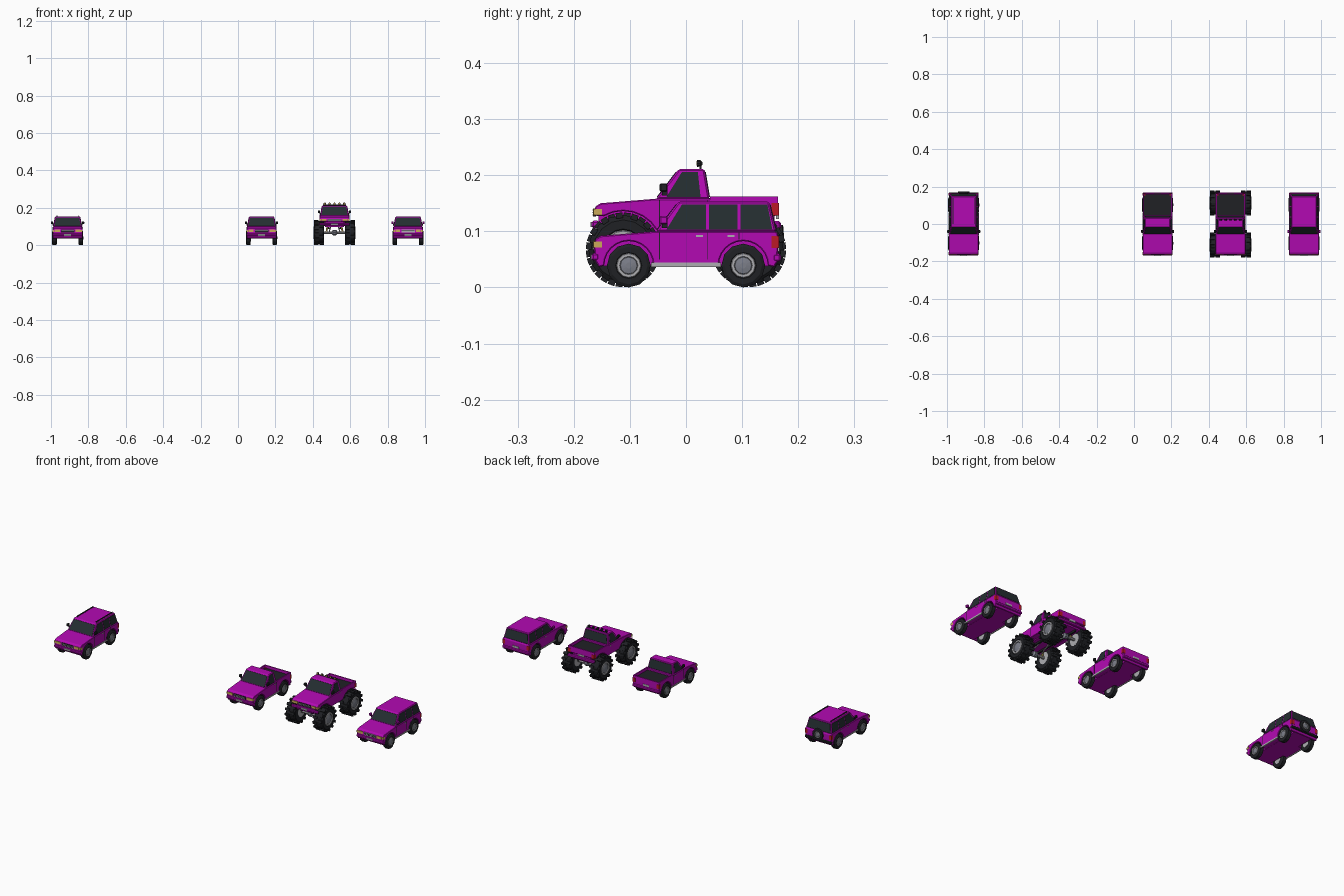
import bpy, bmesh, math
from mathutils import Matrix, Vector

if "Cube" in bpy.data.objects:
    bpy.data.objects.remove(bpy.data.objects["Cube"])

COLORS = {"paint": (0.45, 0.003, 0.45), "glass": (0.018, 0.027, 0.03), "rubber": (0.014, 0.015, 0.018),
          "steel": (0.42, 0.42, 0.44), "hub": (0.2, 0.21, 0.25), "amber": (0.6, 0.4, 0.1),
          "red": (0.5, 0.01, 0.02)}
MATS = {}
for key, c in COLORS.items():
    MATS[key] = bpy.data.materials.new(key)
    MATS[key].diffuse_color = (*c, 1)

ORIGIN = Vector((0, 0, 0))   # where the vehicle being built stands
PREFIX = ""


def finish(name, bm, mat, bevel=0):
    bmesh.ops.recalc_face_normals(bm, faces=bm.faces)
    me = bpy.data.meshes.new(PREFIX + name)
    bm.to_mesh(me)
    bm.free()
    me.materials.append(MATS[mat])
    ob = bpy.data.objects.new(PREFIX + name, me)
    ob.location = ORIGIN
    bpy.context.collection.objects.link(ob)
    if bevel:
        m = ob.modifiers.new("bevel", "BEVEL")
        m.width, m.segments, m.limit_method = bevel, 1, "ANGLE"
    return ob


def prism(name, pts, vec, mat, bevel=0):
    bm = bmesh.new()
    f = bm.faces.new([bm.verts.new(p) for p in pts])
    r = bmesh.ops.extrude_face_region(bm, geom=[f], use_keep_orig=True)
    bmesh.ops.translate(bm, vec=vec, verts=[v for v in r["geom"] if isinstance(v, bmesh.types.BMVert)])
    return finish(name, bm, mat, bevel)


def box(name, x, y, z, mat, bevel=0):
    pts = [(x[0], y[0], z[0]), (x[1], y[0], z[0]), (x[1], y[1], z[0]), (x[0], y[1], z[0])]
    return prism(name, pts, (0, 0, z[1] - z[0]), mat, bevel)


def both(name, x, y, z, mat, bevel=0):
    for s, n in ((1, "_right"), (-1, "_left")):
        box(name + n, sorted((s * x[0], s * x[1])), y, z, mat, bevel)


def lathe(name, rings, mat, place, segs=14):
    """Revolve (x, radius) rings round the local x axis."""
    bm = bmesh.new()
    loops = [[bm.verts.new((x, r * math.cos(2 * math.pi * i / segs), r * math.sin(2 * math.pi * i / segs)))
              for i in range(segs)] for x, r in rings]
    for a, b in zip(loops, loops[1:]):
        for i in range(segs):
            j = (i + 1) % segs
            bm.faces.new((a[i], a[j], b[j], b[i]))
    bm.faces.new(loops[0])
    bm.faces.new(loops[-1])
    bm.transform(place)
    return finish(name, bm, mat)


def rod(name, a, b, r, mat, segs=8):
    a, b = Vector(a), Vector(b)
    q = Vector((1, 0, 0)).rotation_difference(b - a).to_matrix().to_4x4()
    return lathe(name, [(0, r), ((b - a).length, r)], mat, Matrix.Translation(a) @ q, segs)


def wheel(name, place, r, w, segs, lugs=0):
    lathe(name + "_tyre", [(-w, r * .6), (-w, r * .86), (-w * .75, r), (w * .75, r), (w, r * .86), (w, r * .6),
                           (w * .8, r * .54)], "rubber", place, segs)
    lathe(name + "_rim", [(-w * 1.02, r * .5), (w * .9, r * .57), (w * 1.04, r * .54), (w * 1.04, r * .42),
                          (w * .85, r * .4)], "steel", place, segs)
    lathe(name + "_hub", [(w * .8, r * .41), (w * .95, r * .38), (w * 1.08, r * .14)], "hub", place, segs)
    if lugs:   # chunky staggered tread blocks
        bm = bmesh.new()
        for i in range(lugs):
            for s in (-1, 1):
                ang = 2 * math.pi * (i + s * .25) / lugs
                m = (place @ Matrix.Rotation(ang, 4, "X") @ Matrix.Translation((s * w * .55, 0, r * .99))
                     @ Matrix.Diagonal((w * .9, r * .2, r * .16, 1)))
                bmesh.ops.create_cube(bm, size=1, matrix=m)
        finish(name + "_tread", bm, "rubber")


BELT, ROOF, WB, WT = 0.099, 0.153, 0.077, 0.067


def half(z):
    return WB + (WT - WB) * (z - BELT) / (ROOF - BELT)


def side_glass(name, pts):
    for s in (1, -1):
        prism(f"{name}_{'right' if s > 0 else 'left'}", [(s * (half(z) - .002), y, z) for y, z in pts],
              (s * .003, 0, 0), "glass")


def end_glass(name, y0, y1, out):
    """Front or rear window lying on the sloping cabin end."""
    ends = []
    for t in (.08, .9):
        z = BELT + (ROOF - BELT) * t
        ends.append((half(z) - .006, y0 + (y1 - y0) * t - out * .002, z))
    (a, ya, za), (b, yb, zb) = ends
    prism(name, [(-a, ya, za), (a, ya, za), (b, yb, zb), (-b, yb, zb)], (0, out * .0035, 0), "glass")


def vehicle(prefix, x, kind, lift=0.0, axle=0.102, wr=0.039, arch=0.0435):
    global ORIGIN, PREFIX
    PREFIX, ORIGIN = prefix + "_", Vector((x, 0, lift))
    truck, big = kind in ("pickup", "monster"), kind == "monster"
    cz = wr - lift
    # lower body with wheel arches
    prof = [] if big else [(-.161, .046), (-.155, .036)]
    for cy in (-axle, axle):
        for i in range(13):
            a = math.pi * (1 - i / 12)
            y, z = cy + arch * math.cos(a), cz + arch * math.sin(a)
            if z >= .0355 and abs(y) < .16:
                prof.append((y, z))
    prof += [] if big else [(.157, .036), (.163, .046)]
    prof += [(.164, .07), (.164, .088 if truck else .095)]
    prof += [(.045, .088), (.045, BELT + .001)] if truck else [(.16, BELT + .001)]
    prof += [(-.054, BELT + .001), (-.152, .092), (-.162, .086), (-.164, .07)]
    prism("body", [(-.079, y, z) for y, z in prof], (.158, 0, 0), "paint", .002)
    box("floor_pan", (-.052, .052), (-.156, .158), (.038, .085), "paint")
    # cabin
    rb, rt = (.042, .033) if truck else (.161, .148)
    bm = bmesh.new()
    low = [bm.verts.new(p) for p in ((-WB, -.054, BELT), (WB, -.054, BELT), (WB, rb, BELT), (-WB, rb, BELT))]
    top = [bm.verts.new(p) for p in ((-WT, -.013, ROOF), (WT, -.013, ROOF), (WT, rt, ROOF), (-WT, rt, ROOF))]
    bm.faces.new(low)
    bm.faces.new(top)
    for i in range(4):
        j = (i + 1) % 4
        bm.faces.new((low[i], low[j], top[j], top[i]))
    finish("cabin", bm, "paint", .003)
    end_glass("windscreen", -.054, -.013, -1)
    end_glass("rear_window", rb, rt, 1)
    if truck:
        side_glass("door_window", [(-.035, .103), (.026, .103), (.021, .148), (-.007, .148)])
    else:
        side_glass("front_door_window", [(-.035, .103), (.036, .103), (.036, .148), (-.007, .148)])
        side_glass("rear_door_window", [(.041, .103), (.092, .103), (.092, .148), (.041, .148)])
        side_glass("quarter_window", [(.097, .103), (.154, .103), (.145, .148), (.097, .148)])
    # pickup bed
    if truck:
        box("bed_floor", (-.073, .073), (.046, .158), (.086, .0895), "rubber")
        both("bed_side", (.073, .079), (.043, .164), (.086, .104), "paint")
        box("tailgate", (-.073, .073), (.158, .164), (.086, .104), "paint")
    # doors, sills, mirrors
    seams = (-.048, .038) if truck else (-.048, .038, .094)
    for i, y in enumerate(seams):
        both(f"door_seam_{i}", (.078, .0795), (y, y + .0015), (.05 if y < .09 else .085, .098), "rubber")
    for i, y in enumerate((.018,) if truck else (.018, .074)):
        both(f"door_handle_{i}", (.078, .081), (y, y + .012), (.09, .093), "steel")
    if not big:
        both("sill", (.076, .081), (-.062, .062), (.036, .044), "steel")
    both("mirror", (.077, .089), (-.047, -.033), (.113, .127), "paint" if kind == "estate" else "rubber", .002)
    both("mirror_arm", (.07, .08), (-.043, -.033), (.106, .115), "rubber")
    # front
    box("grille", (-.036, .036), (-.166, -.16), (.068, .083), "steel" if kind == "estate" else "rubber")
    for i in range(3):
        box(f"grille_bar_{i}", (-.034, .034), (-.167, -.16), (.07 + i * .0045, .0715 + i * .0045),
            "rubber" if kind == "estate" else "steel")
    both("headlight", (.042, .068), (-.166, -.16), (.07, .083), "amber")
    both("turn_signal", (.069, .0797), (-.165, -.15), (.071, .082), "amber")
    box("front_bumper", (-.08, .08), (-.168, -.155), (.048, .061), "paint", .003)
    box("front_plate", (-.018, .018), (-.17, -.16), (.05, .059), "steel")
    # rear
    box("rear_bumper", (-.08, .08), (.155, .169), (.046, .06), "rubber" if kind == "offroad" else "paint", .003)
    both("tail_light", (.064, .0797), (.152, .1655), (.07, .092), "red")
    box("rear_plate", (-.018, .018), (.16, .1665) if not truck else (.16, .1655), (.064, .074), "steel")
    if kind == "offroad":   # spare wheel and roof rails
        wheel("spare", Matrix.Translation((0, .167, .081)) @ Matrix.Rotation(math.pi / 2, 4, "Z"), .031, .007, 14)
        both("roof_rail", (.055, .059), (0, .14), (.155, .159), "rubber")
        for y in (.003, .068, .133):
            both("rail_post", (.055, .059), (y, y + .005), (.15, .156), "rubber")
    # wheels
    w, wx = (.0275, .083) if big else (.0125, .0705)
    for s, sn in ((1, "right"), (-1, "left")):
        for cy, fn in ((-axle, "front"), (axle, "rear")):
            place = Matrix.Translation((s * wx, cy, cz))
            if s < 0:
                place = place @ Matrix.Rotation(math.pi, 4, "Z")
            wheel(f"{fn}_{sn}_wheel", place, wr - (.005 if big else 0), w, 16 if big else 12, 14 if big else 0)
    # raised suspension and roof lamps
    if big:
        both("chassis_rail", (.026, .034), (-.15, .15), (.028, .04), "rubber")
        for cy, fn in ((-axle, "front"), (axle, "rear")):
            rod(fn + "_axle", (-.07, cy, cz), (.07, cy, cz), .007, "steel")
            lathe(fn + "_differential", [(-.016, .006), (-.008, .015), (.008, .015), (.016, .006)], "hub",
                  Matrix.Translation((0, cy, cz)), 10)
            for s in (-1, 1):
                rod(fn + "_shock", (s * .044, cy, cz), (s * .036, cy * .8, .05), .005, "amber")
                rod(fn + "_link", (s * .03, cy, cz), (s * .02, cy * .25, .04), .003, "steel")
        rod("lamp_bar", (-.062, .026, .157), (.062, .026, .157), .002, "rubber")
        both("lamp_bar_foot", (.058, .062), (.024, .028), (.148, .158), "rubber")
        for i in range(5):
            lathe(f"roof_lamp_{i}", [(-.005, .003), (-.002, .006), (.004, .0065)], "rubber",
                  Matrix.Translation(((i - 2) * .026, .024, .163)) @ Matrix.Rotation(-math.pi / 2, 4, "Z"), 10)
            lathe(f"roof_lamp_lens_{i}", [(.003, .0052), (.0055, .004)], "amber",
                  Matrix.Translation(((i - 2) * .026, .024, .163)) @ Matrix.Rotation(-math.pi / 2, 4, "Z"), 10)


vehicle("offroader", -.911, "offroad")
vehicle("pickup", .126, "pickup")
vehicle("monster_truck", .516, "monster", lift=.058, axle=.112, wr=.067, arch=.069)
vehicle("estate", .909, "estate")

for m in bpy.data.materials:
    if m.users and not m.is_grease_pencil:
        m.use_nodes = True
        m.node_tree.nodes["Principled BSDF"].inputs["Base Color"].default_value = m.diffuse_color
